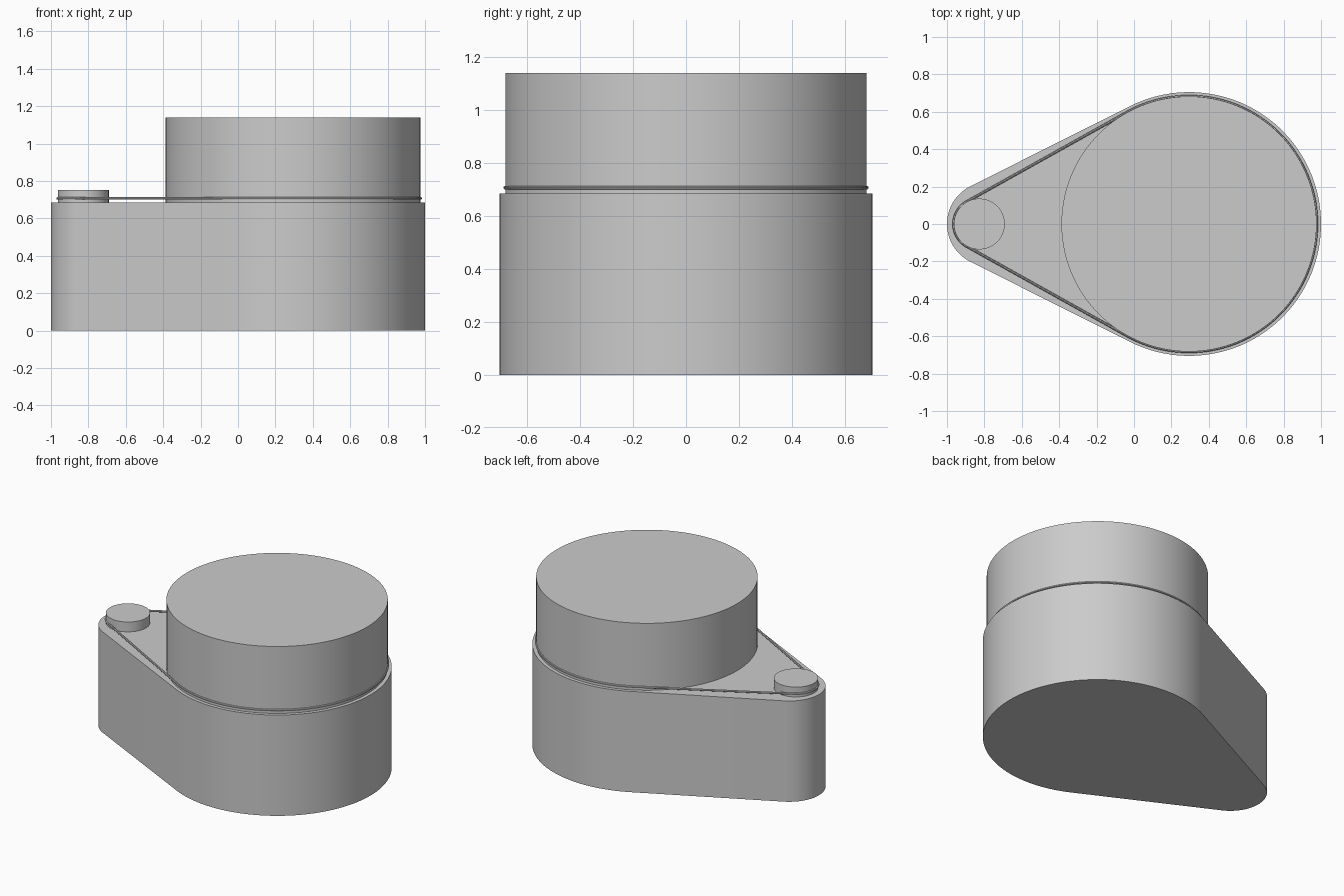
import bpy, bmesh, math

cube = bpy.data.objects.get("Cube")
if cube:
    bpy.data.objects.remove(cube, do_unlink=True)

grey = bpy.data.materials.new("plain grey")
grey.use_nodes = True
grey.diffuse_color = (0.6, 0.6, 0.6, 1)
grey.node_tree.nodes["Principled BSDF"].inputs["Base Color"].default_value = (0.6, 0.6, 0.6, 1)

DRUM_X, PULLEY_X = 0.294, -0.827


def hull_loop(x1, r1, x2, r2, n1=96, n2=32):
    """Outline of two circles on the x axis joined by their outer tangents."""
    a = math.acos((r2 - r1) / (x1 - x2))
    pts = []
    for i in range(n1 + 1):
        t = -a + 2 * a * i / n1
        pts.append((x1 + r1 * math.cos(t), r1 * math.sin(t)))
    for i in range(n2 + 1):
        t = a + (2 * math.pi - 2 * a) * i / n2
        pts.append((x2 + r2 * math.cos(t), r2 * math.sin(t)))
    return pts


def finish(name, bm):
    bmesh.ops.recalc_face_normals(bm, faces=bm.faces)
    mesh = bpy.data.meshes.new(name)
    bm.to_mesh(mesh)
    bm.free()
    mesh.materials.append(grey)
    ob = bpy.data.objects.new(name, mesh)
    bpy.context.collection.objects.link(ob)
    bpy.ops.object.select_all(action='DESELECT')
    ob.select_set(True)
    bpy.context.view_layer.objects.active = ob
    bpy.ops.object.shade_smooth_by_angle(angle=math.radians(30))
    return ob


def prism(name, outline, z0, z1):
    bm = bmesh.new()
    face = bm.faces.new([bm.verts.new((x, y, z0)) for x, y in outline])
    ext = bmesh.ops.extrude_face_region(bm, geom=[face], use_keep_orig=True)
    top = [g for g in ext["geom"] if isinstance(g, bmesh.types.BMVert)]
    bmesh.ops.translate(bm, verts=top, vec=(0, 0, z1 - z0))
    return finish(name, bm)


def circle(x, r, n):
    return [(x + r * math.cos(2 * math.pi * i / n), r * math.sin(2 * math.pi * i / n))
            for i in range(n)]


# Teardrop base, large drum and small motor pulley
prism("base", hull_loop(0.295, 0.705, -0.775, 0.225), 0, 0.685)
prism("drum", circle(DRUM_X, 0.682, 128), 0.685, 1.14)
prism("pulley", circle(PULLEY_X, 0.136, 64), 0.685, 0.752)

# Thin round belt looped around both, swept between concentric outlines
bm = bmesh.new()
SIDES, RADIUS, BELT_Z = 8, 0.007, 0.707
rings = []
for k in range(SIDES):
    t = 2 * math.pi * k / SIDES
    off, z = RADIUS * math.cos(t), BELT_Z + RADIUS * math.sin(t)
    rings.append([bm.verts.new((x, y, z)) for x, y in
                  hull_loop(DRUM_X, 0.683 + off, PULLEY_X, 0.137 + off)])
for a, b in zip(rings, rings[1:] + rings[:1]):
    for i in range(len(a)):
        j = (i + 1) % len(a)
        # Skip the zero-length joins where arcs meet end to end
        if (a[i].co - a[j].co).length > 1e-5:
            bm.faces.new((a[i], a[j], b[j], b[i]))
bmesh.ops.remove_doubles(bm, verts=bm.verts, dist=1e-5)
finish("belt", bm)
